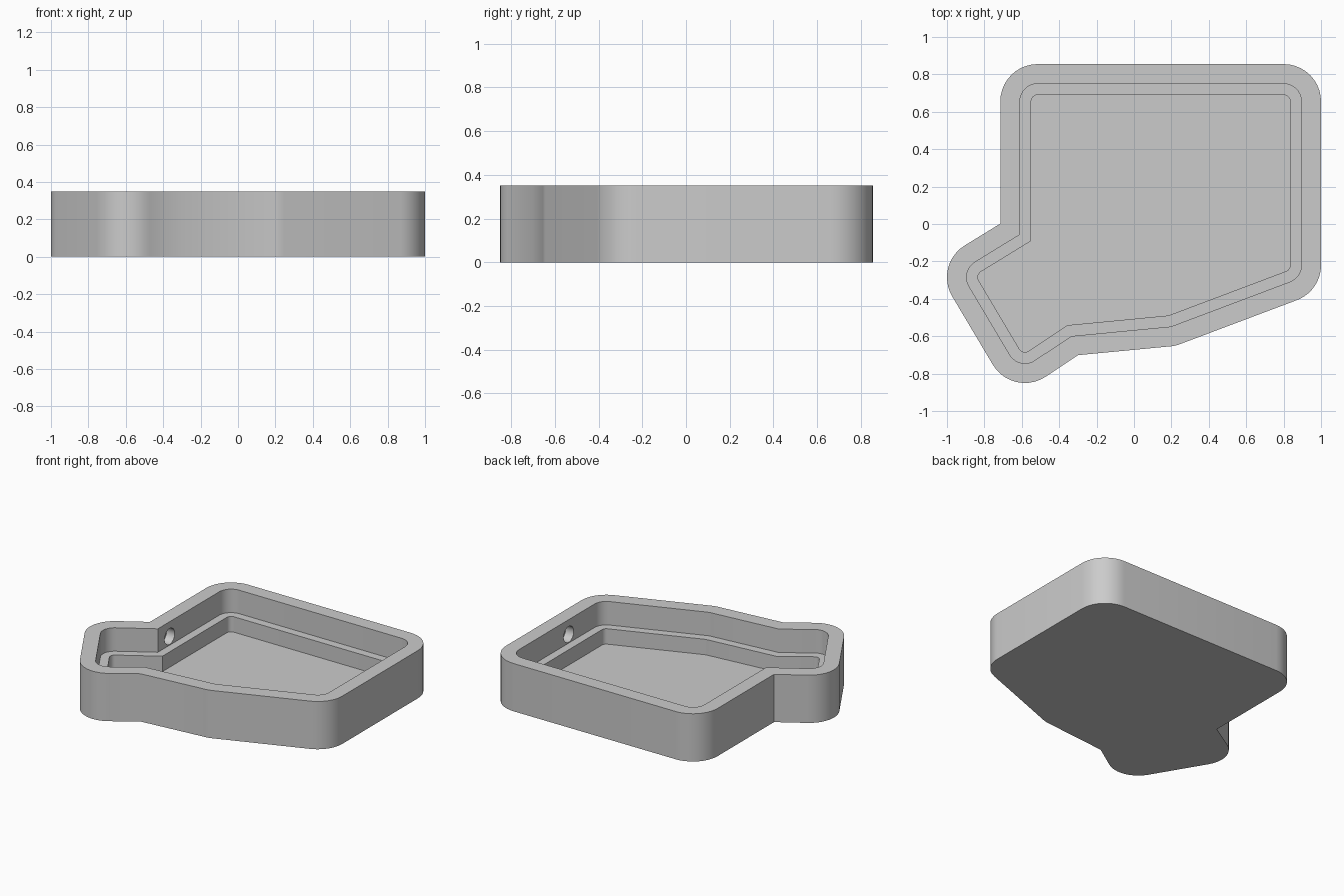
import bpy, bmesh, math
from mathutils import Vector

cube = bpy.data.objects.get("Cube")
if cube:
    bpy.data.objects.remove(cube)

grey = bpy.data.materials.new("plain grey")
grey.use_nodes = True
colour = (0.6, 0.6, 0.6, 1)
grey.diffuse_color = colour
grey.node_tree.nodes["Principled BSDF"].inputs["Base Color"].default_value = colour

# Corner centres of the tray outline, clockwise seen from above
CENTRES = [Vector(p) for p in (
    (-.515, .655), (.8, .655), (.8, -.22), (.176, -.455),
    (-.368, -.507), (-.583, -.65), (-.8, -.285), (-.515, -.11))]
ARC_STEPS = 10
OUTER, LEDGE, INNER = .2, .095, .035
HEIGHT, LEDGE_Z, FLOOR_Z = .35, .178, .065


def outline(radius):
    """Offset the outline: round at convex corners, sharp at concave ones."""
    points = []
    for i, centre in enumerate(CENTRES):
        before = (centre - CENTRES[i - 1]).normalized()
        after = (CENTRES[(i + 1) % len(CENTRES)] - centre).normalized()
        n1 = Vector((-before.y, before.x))
        n2 = Vector((-after.y, after.x))
        if before.cross(after) < 0:
            start = math.atan2(n1.y, n1.x)
            turn = math.acos(max(-1, min(1, n1.dot(n2))))
            for k in range(ARC_STEPS + 1):
                a = start - turn * k / ARC_STEPS
                points.append(centre + radius * Vector((math.cos(a), math.sin(a))))
        else:
            points.append(centre + radius * (n1 + n2) / (1 + n1.dot(n2)))
    return points


# Tray: outer wall, rim, inner wall, ledge, lower wall and floor
bm = bmesh.new()
rings = []
for radius, z in ((OUTER, 0), (OUTER, HEIGHT), (LEDGE, HEIGHT),
                  (LEDGE, LEDGE_Z), (INNER, LEDGE_Z), (INNER, FLOOR_Z)):
    rings.append([bm.verts.new((p.x, p.y, z)) for p in outline(radius)])
for low, high in zip(rings, rings[1:]):
    for i in range(len(low)):
        bm.faces.new((low[i - 1], low[i], high[i], high[i - 1]))
bm.faces.new(rings[0])
bm.faces.new(rings[-1])
bmesh.ops.recalc_face_normals(bm, faces=bm.faces)
mesh = bpy.data.meshes.new("tray")
bm.to_mesh(mesh)
bm.free()
mesh.materials.append(grey)
tray = bpy.data.objects.new("tray", mesh)
bpy.context.collection.objects.link(tray)

# Blind round sockets facing each other in the two side walls
for name, x in (("left", .8 + LEDGE), ("right", -.515 - LEDGE)):
    bpy.ops.mesh.primitive_cylinder_add(
        vertices=32, radius=.058, depth=.13,
        location=(x, .08, .242), rotation=(0, math.pi / 2, 0))
    cutter = bpy.context.object
    cutter.name = name + "_socket_cutter"
    cutter.hide_render = True
    cutter.data.materials.append(grey)
    cut = tray.modifiers.new(name + " socket", 'BOOLEAN')
    cut.operation = 'DIFFERENCE'
    cut.solver = 'EXACT'
    cut.object = cutter
    bpy.context.view_layer.objects.active = tray
    bpy.ops.object.modifier_apply(modifier=cut.name)
    bpy.data.objects.remove(cutter)

# Smooth the rounded corners and keep the edges crisp
bpy.ops.object.select_all(action='DESELECT')
tray.select_set(True)
bpy.context.view_layer.objects.active = tray
bpy.ops.object.shade_smooth_by_angle(angle=math.radians(30))
